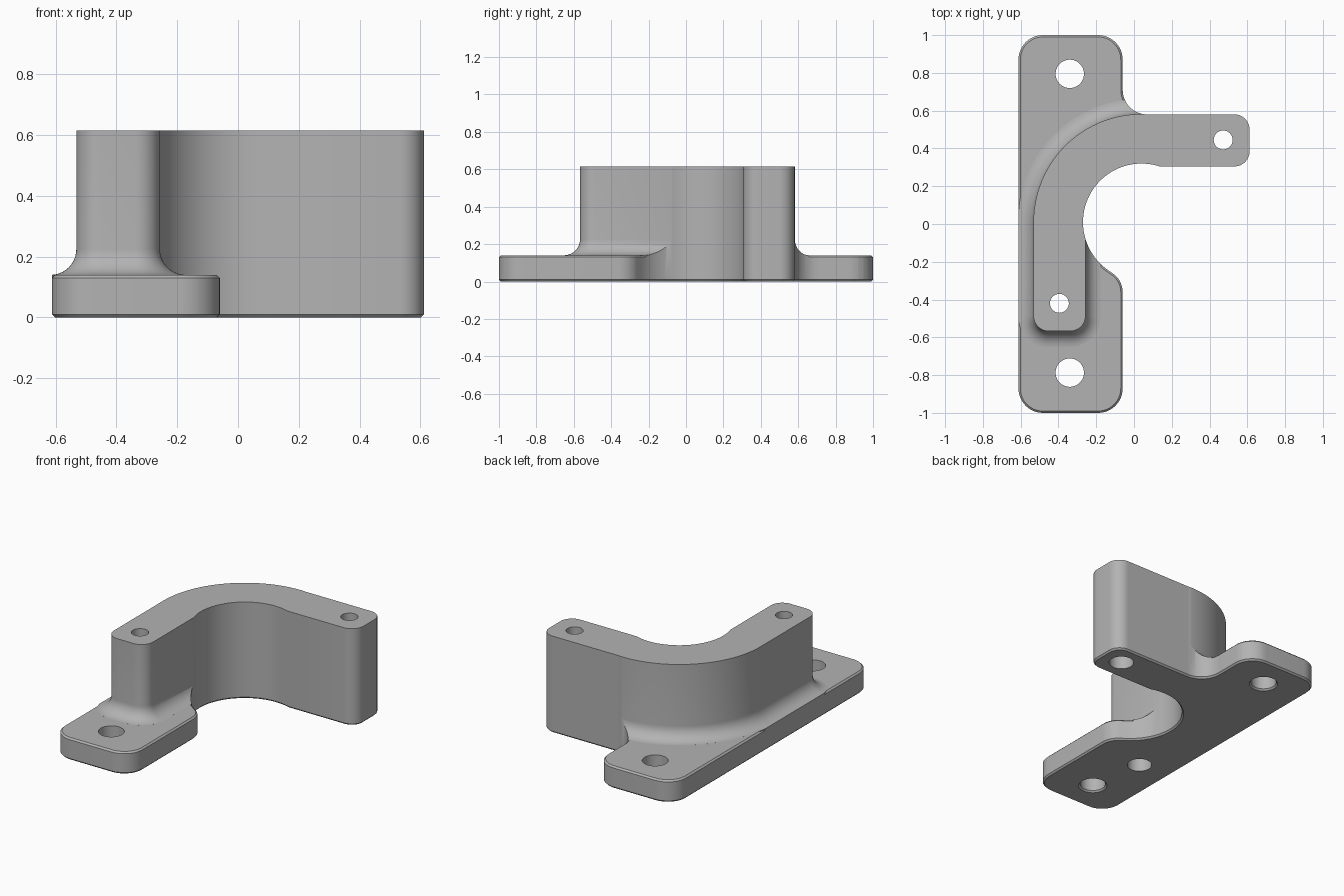
import bpy, bmesh, math
from mathutils import Vector

cube = bpy.data.objects.get("Cube")
if cube:
    bpy.data.objects.remove(cube, do_unlink=True)

PLATE_H, TOP_H, CHAMFER, FLARE = 0.14, 0.615, 0.01, 0.085
CENTRE = Vector((0.04, 0.01))

grey = bpy.data.materials.new("machined grey")
grey.use_nodes = True
grey.diffuse_color = (0.45, 0.45, 0.45, 1)
grey.node_tree.nodes["Principled BSDF"].inputs["Base Color"].default_value = grey.diffuse_color


def arc(radius, start, end, steps):
    """Arc about the bracket's bend centre, angles in degrees."""
    angles = [math.radians(start + (end - start) * i / steps) for i in range(steps + 1)]
    return [(CENTRE.x + radius * math.cos(a), CENTRE.y + radius * math.sin(a), 0) for a in angles]


def rounded(corners, steps=12):
    """Closed outline from (x, y, corner radius) entries."""
    out = []
    for i, (x, y, r) in enumerate(corners):
        p = Vector((x, y))
        if r == 0:
            out.append(p)
            continue
        a = (Vector(corners[i - 1][:2]) - p).normalized()
        b = (Vector(corners[(i + 1) % len(corners)][:2]) - p).normalized()
        half = a.angle(b) / 2
        mid = p + (a + b).normalized() * r / math.sin(half)
        u = p + a * r / math.tan(half) - mid
        v = p + b * r / math.tan(half) - mid
        sweep = u.angle(v)
        for k in range(steps + 1):
            t = k / steps
            out.append(mid + (u * math.sin((1 - t) * sweep) + v * math.sin(t * sweep)) / math.sin(sweep))
    return out


def offset(points, d):
    """Grow a counter-clockwise outline by d with mitred corners."""
    out = []
    for i, p in enumerate(points):
        e1 = (p - points[i - 1]).normalized()
        e2 = (points[(i + 1) % len(points)] - p).normalized()
        n1, n2 = Vector((e1.y, -e1.x)), Vector((e2.y, -e2.x))
        out.append(p + (n1 + n2) * d / (1 + n1.dot(n2)))
    return out


def loft(name, outline, levels):
    """Solid through (offset, height) levels, bottom to top."""
    bm = bmesh.new()
    rings = [[bm.verts.new((p.x, p.y, z)) for p in offset(outline, d)] for d, z in levels]
    n = len(outline)
    for lo, hi in zip(rings, rings[1:]):
        for i in range(n):
            j = (i + 1) % n
            bm.faces.new((lo[i], lo[j], hi[j], hi[i]))
    bm.faces.new(rings[0][::-1])
    bm.faces.new(rings[-1])
    mesh = bpy.data.meshes.new(name)
    bm.to_mesh(mesh)
    bm.free()
    obj = bpy.data.objects.new(name, mesh)
    bpy.context.collection.objects.link(obj)
    mesh.materials.append(grey)
    return obj


def combine(target, tool, operation):
    mod = target.modifiers.new("cut", "BOOLEAN")
    mod.operation, mod.object, mod.solver = operation, tool, "EXACT"
    bpy.context.view_layer.objects.active = target
    bpy.ops.object.modifier_apply(modifier=mod.name)
    bpy.data.objects.remove(tool, do_unlink=True)


# Full footprint: mounting plate with round notch and side arm
footprint = rounded(
    [(-0.612, -1, 0.13), (-0.06, -1, 0.13), (-0.06, -0.298, 0.12)]
    + arc(0.31, 234, 72, 54)
    + [(0.612, 0.305, 0.08), (0.612, 0.58, 0.08), (-0.06, 0.58, 0.13),
       (-0.06, 1, 0.13), (-0.612, 1, 0.13)])
bracket = loft("bracket", footprint, [(-CHAMFER, 0), (0, CHAMFER), (0, TOP_H)])

# Curved wall with a flared foot, oversized where the footprint trims it
wall = rounded(
    [(-0.532, -0.567, 0.08), (-0.257, -0.567, 0.08), (-0.257, 0.05, 0),
     (0, 0.25, 0), (0.7, 0.25, 0), (0.7, 0.582, 0)] + arc(0.572, 90, 180, 40))
foot = []
for k in range(11):
    a = math.radians(88 - 8.8 * k)
    foot.append((FLARE * (1 - math.cos(a)), PLATE_H + FLARE * (1 - math.sin(a))))
foot = [(FLARE * (1 - math.cos(math.radians(88))), -0.12)] + foot
mound = loft("wall_shape", wall, foot + [(0, 0.8)])

# Plate layer whose sloping rim leaves a small top chamfer
slab = loft("plate_shape", footprint,
            [(0.02, -0.1), (0.02, PLATE_H - 0.03), (-CHAMFER, PLATE_H)])
combine(mound, slab, "UNION")
combine(bracket, mound, "INTERSECT")


def drill(x, y, levels):
    circle = [Vector((x + 0.05 * math.cos(a), y + 0.05 * math.sin(a)))
              for a in (math.tau * i / 40 for i in range(40))]
    combine(bracket, loft("drill", circle, levels), "DIFFERENCE")


# Plate holes, countersunk slightly below
for y in (-0.787, 0.795):
    drill(-0.34, y, [(0.045, -0.01), (0.025, 0.01), (0.025, 0.3)])

# Wall holes with wider bores from below
for x, y in ((-0.395, -0.42), (0.472, 0.445)):
    drill(x, y, [(0.023, -0.05), (0.023, 0.3), (0, 0.3), (0, 0.8)])

# Smooth curved faces, crisp edges
bpy.ops.object.select_all(action="DESELECT")
bracket.select_set(True)
bpy.context.view_layer.objects.active = bracket
bpy.ops.object.shade_smooth_by_angle(angle=math.radians(30))
